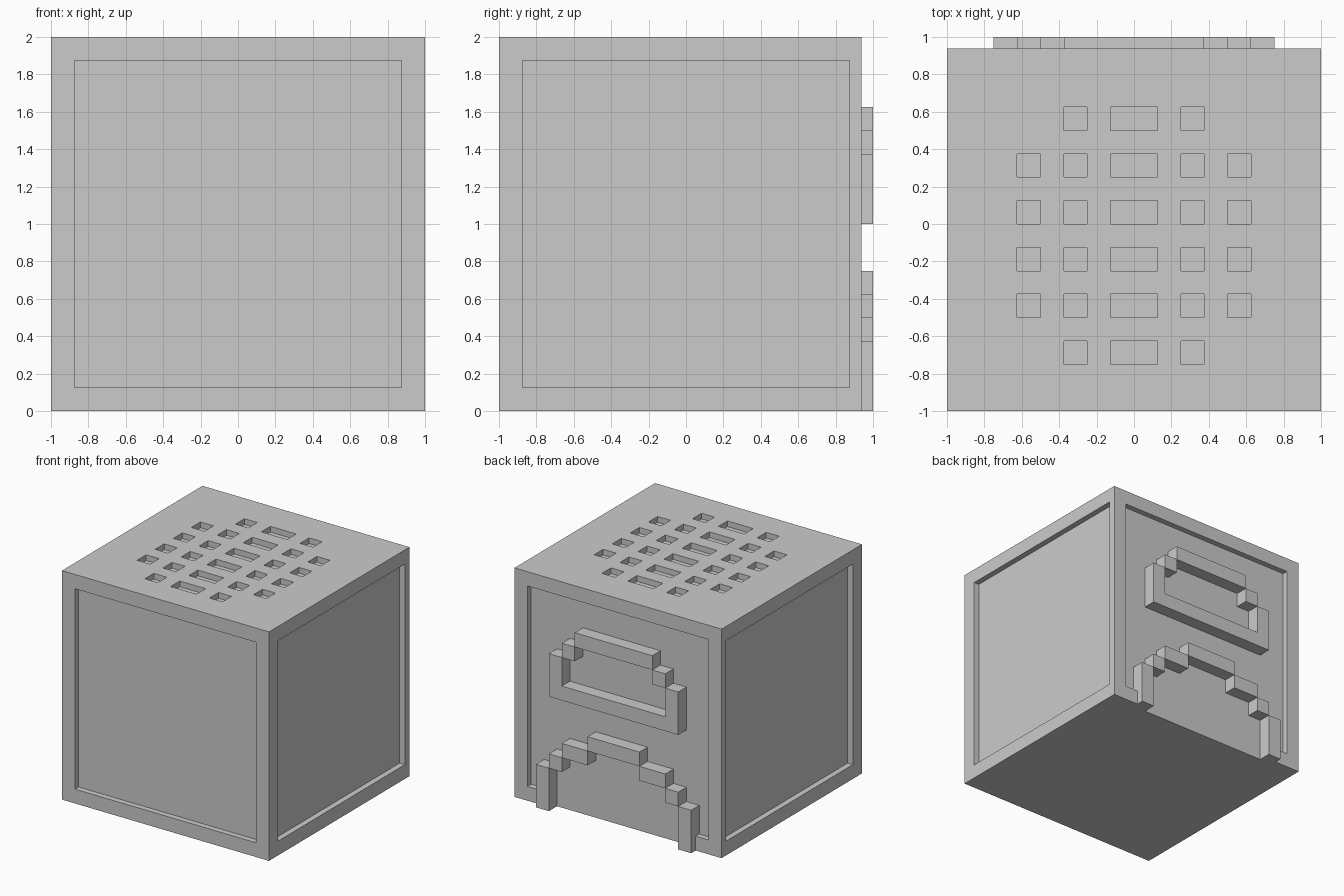
import bpy
import bmesh
from mathutils import Matrix, Vector

PX = 0.125        # grid step of the blocky design
BACK = 0.9375     # rear plane of the body
DEPTH = 0.05      # depth of panels and vents

cube = bpy.data.objects.get("Cube")
if cube:
    bpy.data.objects.remove(cube, do_unlink=True)

grey = bpy.data.materials.new("light_grey")
grey.use_nodes = True
colour = (0.6, 0.6, 0.6, 1)
grey.diffuse_color = colour
grey.node_tree.nodes["Principled BSDF"].inputs["Base Color"].default_value = colour


def boxes(name, spans):
    """One object made of boxes, each given as x, y and z ranges."""
    bm = bmesh.new()
    for span in spans:
        centre = Vector([(a + b) / 2 for a, b in span])
        size = [b - a for a, b in span]
        bmesh.ops.create_cube(bm, size=1, matrix=Matrix.Translation(centre) @ Matrix.Diagonal((*size, 1)))
    mesh = bpy.data.meshes.new(name)
    bm.to_mesh(mesh)
    bm.free()
    mesh.materials.append(grey)
    obj = bpy.data.objects.new(name, mesh)
    bpy.context.collection.objects.link(obj)
    return obj


def carve(target, spans):
    """Cut boxes out of the target and discard the cutter."""
    cutter = boxes("cutter", spans)
    cutter.hide_render = True
    mod = target.modifiers.new("carve", "BOOLEAN")
    mod.operation = "DIFFERENCE"
    mod.solver = "EXACT"
    mod.object = cutter
    bpy.context.view_layer.objects.active = target
    bpy.ops.object.modifier_apply(modifier=mod.name)
    bpy.data.objects.remove(cutter, do_unlink=True)


def strip(x0, x1, z0, z1):
    """Raised bar on the back, measured in grid steps."""
    return ((x0 * PX, x1 * PX), (BACK - DEPTH - 0.01, 1), (z0 * PX, z1 * PX))


# Body with a recessed panel on each of its four sides
body = boxes("body", [((-1, 1), (-1, BACK), (0, 2))])
wide, tall, out = (-0.875, 0.875), (0.125, 1.875), 1.2
carve(body, [
    (wide, (-out, DEPTH - 1), tall),
    (wide, (BACK - DEPTH, out), tall),
    ((1 - DEPTH, out), wide, tall),
    ((-out, DEPTH - 1), wide, tall),
])

# Opening through the lower rear frame, between the arch legs
carve(body, [((-0.625, 0.625), (BACK - DEPTH, out), (-0.2, 0.3))])

# Top vents: long middle slots with square holes either side
vents = []
for row in range(6):
    y = -0.75 + row * 2 * PX
    columns = [(-1, 1), (2, 3), (-3, -2)]
    if 0 < row < 5:
        columns += [(4, 5), (-5, -4)]
    vents += [((a * PX, b * PX), (y, y + PX), (2 - DEPTH, 2.1)) for a, b in columns]
carve(body, vents)

# Stepped window outline on the back
window = [strip(-5, 5, 8, 9), strip(-3, 3, 12, 13)]
for a, b, low, high in [(4, 5, 9, 11), (3, 4, 11, 12)]:
    window += [strip(a, b, low, high), strip(-b, -a, low, high)]
boxes("back_window_frame", window)

# Stepped arch on the back, reaching the ground
arch = [strip(-2, 2, 5, 6)]
for a, b, low, high in [(5, 6, 0, 3), (4, 5, 3, 4), (2, 4, 4, 5)]:
    arch += [strip(a, b, low, high), strip(-b, -a, low, high)]
boxes("back_arch", arch)
